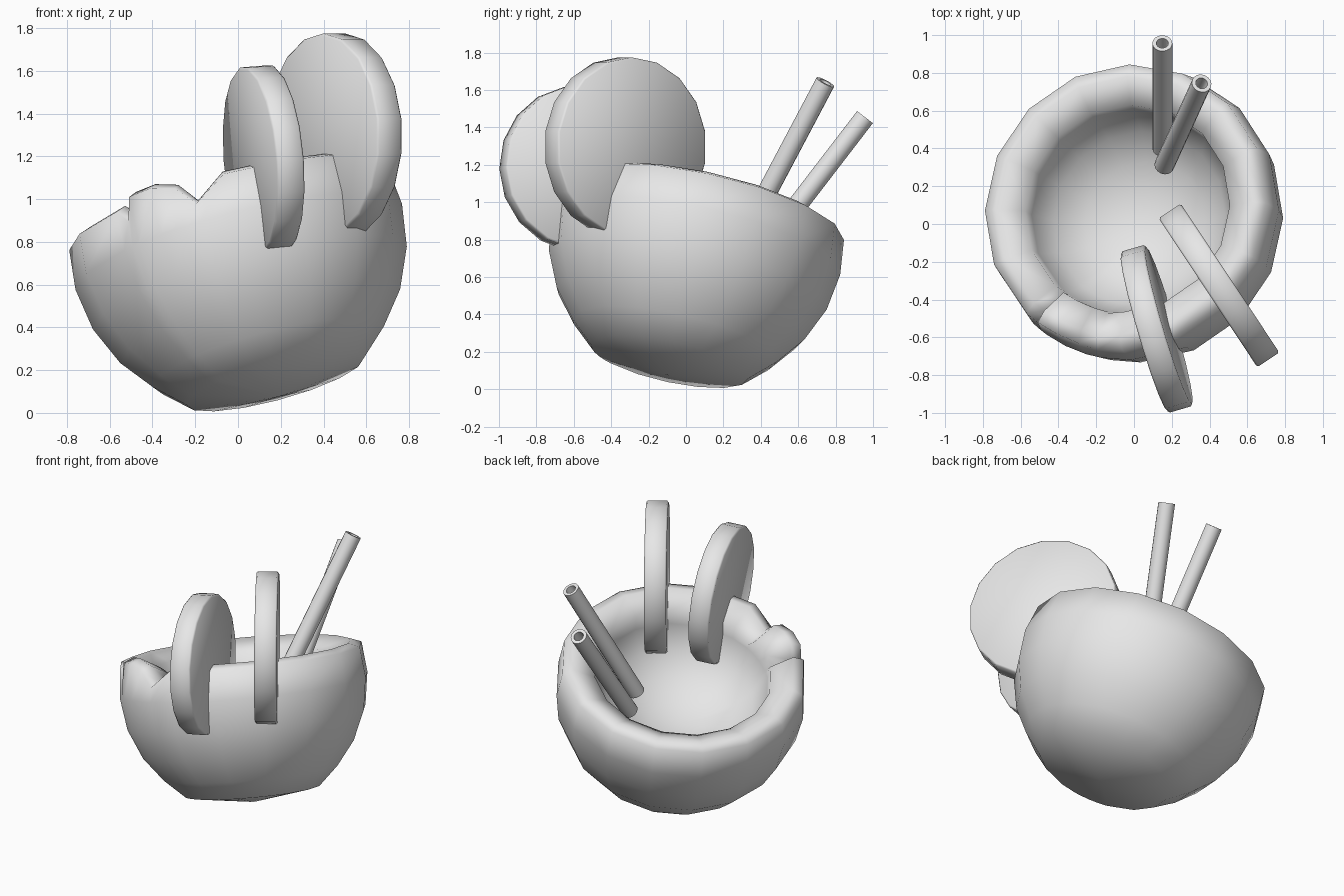
import bpy, bmesh, math
from mathutils import Vector, Matrix

if "Cube" in bpy.data.objects:
    bpy.data.objects.remove(bpy.data.objects["Cube"])

grey = bpy.data.materials.new("plain_grey")
grey.diffuse_color = (0.8, 0.8, 0.8, 1)
grey.use_nodes = True
grey.node_tree.nodes["Principled BSDF"].inputs["Base Color"].default_value = grey.diffuse_color


def finish(name, bm, matrix, angle):
    bmesh.ops.recalc_face_normals(bm, faces=bm.faces[:])
    mesh = bpy.data.meshes.new(name)
    bm.to_mesh(mesh)
    bm.free()
    mesh.transform(matrix)
    mesh.materials.append(grey)
    ob = bpy.data.objects.new(name, mesh)
    bpy.context.collection.objects.link(ob)
    bpy.ops.object.select_all(action='DESELECT')
    ob.select_set(True)
    bpy.context.view_layer.objects.active = ob
    bpy.ops.object.shade_smooth_by_angle(angle=math.radians(angle))
    return ob


# Skin a grid of rings (each ring closed)
def skin(bm, rings, closed=False):
    vr = [[bm.verts.new(p) for p in ring] for ring in rings]
    pairs = list(zip(vr, vr[1:]))
    if closed:
        pairs.append((vr[-1], vr[0]))
    for a, b in pairs:
        for i in range(len(a)):
            j = (i + 1) % len(a)
            bm.faces.new((a[i], a[j], b[j], b[i]))
    return vr


def fan(bm, ring, pole):
    p = bm.verts.new(pole)
    for i in range(len(ring)):
        bm.faces.new((ring[i], ring[(i + 1) % len(ring)], p))


# Bowl: thick round shell, tilted to the back left, with a broken lip in front
R = 0.79
outer = [(0.43, -0.68)] + [(R * math.sin(math.radians(a)), -R * math.cos(math.radians(a)))
                           for a in (45, 59, 74, 89, 103)]
rim = [(0.70, 0.205), (0.56, 0.135)]
inner = [(0.55, 0.04), (0.47, -0.11), (0.33, -0.22), (0.17, -0.28)]
profile = outer + rim + inner
rim_rows = {5: 1.0, 6: 1.0, 7: 0.8}

# extra columns at the broken lip: azimuth -> lift of the rim
lip = {-133: 0, -129: -0.07, -126: 0.04, -117: 0.04, -108: 0.0, -102: -0.10, -90: 0}
columns = [(a * 22.5, 0) for a in range(-3, 10)] + [(a + 360, h) for a, h in lip.items()]
columns.sort()

rings = []
for k, (r, h) in enumerate(profile):
    ring = []
    for az, lift in columns:
        t = math.radians(az)
        ring.append((r * math.cos(t), r * math.sin(t), h + lift * rim_rows.get(k, 0)))
    rings.append(ring)
bm = bmesh.new()
vr = skin(bm, rings)
fan(bm, vr[0], (0, 0, -0.755))
fan(bm, vr[-1], (0, 0, -0.30))
tilt = Vector((0, 0, 1)).rotation_difference(Vector((-0.27, 0.22, 1)))
finish("bowl", bm, Matrix.Translation((0, 0.055, 0.79)) @ tilt.to_matrix().to_4x4(), 110)


# Round slices stuck on the rim
def slice_disc(name, centre, along, up, radius, thick, turn):
    bm = bmesh.new()
    bmesh.ops.create_cone(bm, cap_ends=True, segments=18, radius1=radius, radius2=radius,
                          depth=thick, matrix=Matrix.Rotation(math.radians(turn), 4, 'Z'))
    edges = [e for e in bm.edges if abs(e.verts[0].co.z - e.verts[1].co.z) < 1e-4]
    bmesh.ops.bevel(bm, geom=edges, offset=0.01, segments=1, affect='EDGES')
    x = Vector(along).normalized()
    z = x.cross(Vector(up)).normalized()
    y = z.cross(x)
    m = Matrix((x, y, z)).transposed().to_4x4()
    m.translation = centre
    finish(name, bm, m, 50)


slice_disc("right_slice", (0.45, -0.325, 1.295), (0.53, -0.80, 0), (0, 0, 1), 0.48, 0.14, 0)
slice_disc("front_slice", (0.12, -0.555, 1.183), (0.25, -0.85, 0), (-0.075, -0.02, 0.99),
           0.445, 0.135, 10)


# Hollow drinking straws
def straw(name, bottom, top):
    a, b = Vector(bottom), Vector(top)
    n = (b - a).length
    rings = [[(r * math.cos(i * math.pi / 8), r * math.sin(i * math.pi / 8), z)
              for i in range(16)]
             for r, z in ((0.053, 0), (0.053, n), (0.032, n), (0.032, 0))]
    bm = bmesh.new()
    skin(bm, rings, closed=True)
    rot = Vector((0, 0, 1)).rotation_difference(b - a).to_matrix().to_4x4()
    finish(name, bm, Matrix.Translation(a) @ rot, 40)


straw("back_straw", (0.15, 0.40, 0.73), (0.15, 0.957, 1.455))
straw("right_straw", (0.16, 0.31, 0.82), (0.358, 0.745, 1.642))
